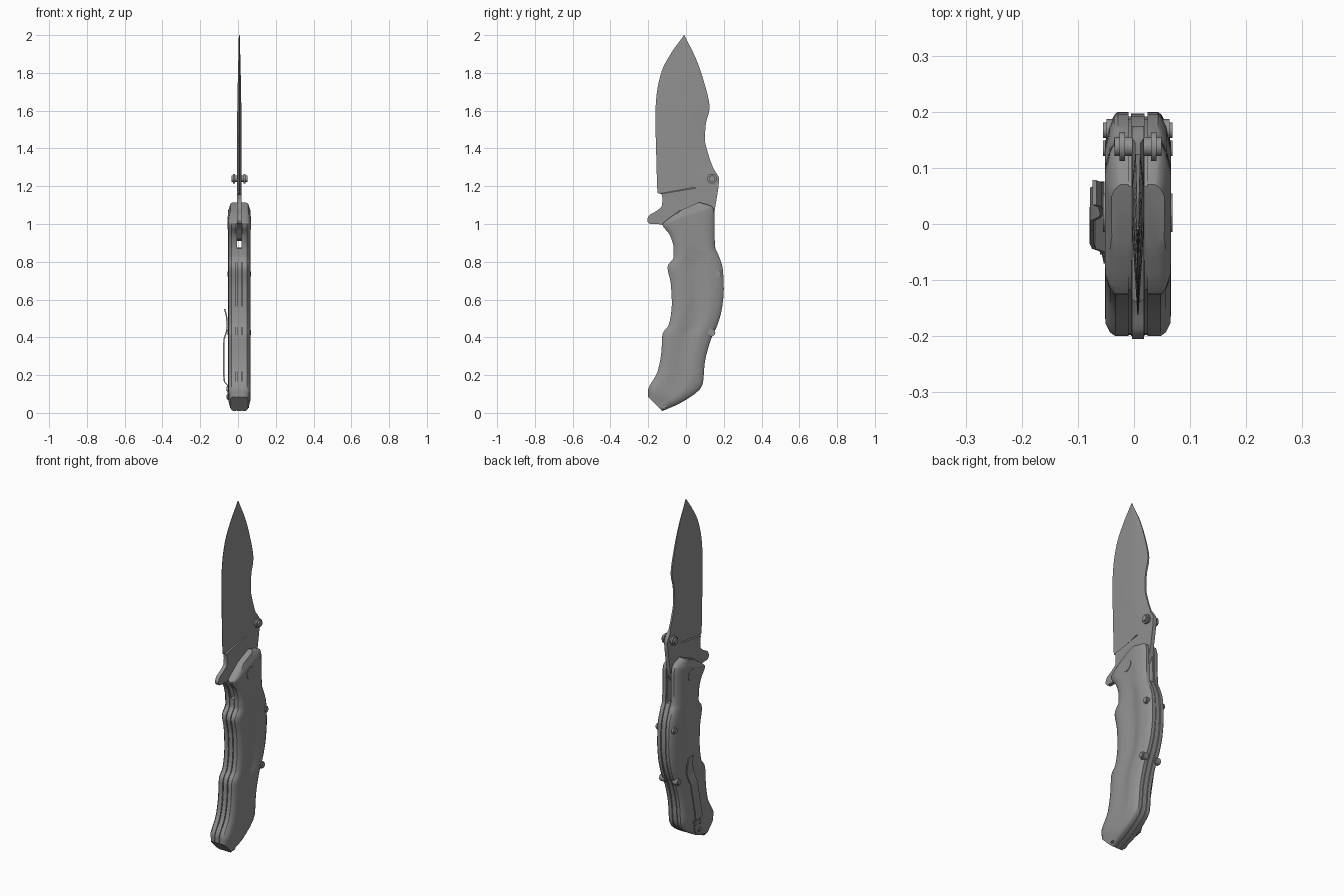
import bpy
import bmesh
import math
from mathutils import Matrix, Vector

cube = bpy.data.objects.get("Cube")
if cube:
    bpy.data.objects.remove(cube, do_unlink=True)

CENTRE = 0.007  # middle plane of the knife

steel = bpy.data.materials.new("steel_grey")
steel.use_nodes = True
GREY = (0.28, 0.28, 0.28, 1)
steel.diffuse_color = GREY
steel.node_tree.nodes["Principled BSDF"].inputs["Base Color"].default_value = GREY


def finish(name, bm, angle=30):
    """Turn a bmesh into a named, shaded object."""
    bmesh.ops.recalc_face_normals(bm, faces=bm.faces)
    mesh = bpy.data.meshes.new(name)
    bm.to_mesh(mesh)
    bm.free()
    mesh.materials.append(steel)
    obj = bpy.data.objects.new(name, mesh)
    bpy.context.collection.objects.link(obj)
    bpy.ops.object.select_all(action='DESELECT')
    obj.select_set(True)
    bpy.context.view_layer.objects.active = obj
    bpy.ops.object.shade_smooth_by_angle(angle=math.radians(angle))
    return obj


def smooth_rows(rows, steps=4):
    """Refine the rows with curves that never overshoot their points."""
    def slope(a, b, c):
        p, q = b - a, c - b
        return 2 * p * q / (p + q) if p * q > 0 else 0

    out = []
    last = len(rows) - 1
    for i in range(last):
        before, a, b, after = rows[max(i - 1, 0)], rows[i], rows[i + 1], rows[min(i + 2, last)]
        for k in range(steps):
            t = k / steps
            row = []
            for p, q, r, s in zip(before, a, b, after):
                m = slope(p, q, r) if i > 0 else r - q
                n = slope(q, r, s) if i + 1 < last else r - q
                h = t * t * (3 - 2 * t)
                row.append(q + (r - q) * h + m * t * (1 - t) ** 2 - n * t * t * (1 - t))
            out.append(row)
    out.append(rows[-1])
    return out


def loft(name, rows, section, angle=30):
    """Skin closed sections; each row is front y, z and back y, z."""
    bm = bmesh.new()
    rings = []
    for i, (fy, fz, by, bz) in enumerate(rows):
        rings.append([bm.verts.new((CENTRE + x, fy + (by - fy) * t, fz + (bz - fz) * t))
                      for t, x in section(i / (len(rows) - 1))])
    for a, b in zip(rings, rings[1:]):
        for j in range(len(a)):
            k = (j + 1) % len(a)
            bm.faces.new((a[j], a[k], b[k], b[j]))
    bm.faces.new(rings[0])
    bm.faces.new(rings[-1])
    return finish(name, bm, angle)


def stud(name, y, z, radius, inner, outer, side, bevel=0.006):
    """Round head lying along x, with a bevelled rim."""
    bm = bmesh.new()
    place = (Matrix.Translation((CENTRE + side * (inner + outer) / 2, y, z))
             @ Matrix.Rotation(math.pi / 2, 4, 'Y'))
    bmesh.ops.create_cone(bm, cap_ends=True, segments=24, radius1=radius,
                          radius2=radius, depth=outer - inner, matrix=place)
    rims = [e for e in bm.edges if abs(e.verts[0].co.x - e.verts[1].co.x) < 1e-5]
    bmesh.ops.bevel(bm, geom=rims, offset=bevel, segments=2, affect='EDGES')
    return finish(name, bm, 40)


# Blade with finger tab and tang
blade_rows = smooth_rows([
    (-.01, 2, -.008, 1.998), (-.075, 1.91, .055, 1.87), (-.128, 1.81, .09, 1.77),
    (-.155, 1.69, .125, 1.62), (-.162, 1.58, .105, 1.53), (-.16, 1.45, .1, 1.45),
    (-.157, 1.35, .118, 1.37), (-.155, 1.27, .145, 1.295), (-.15, 1.165, .175, 1.24),
    (-.13, 1.157, .172, 1.2), (-.125, 1.13, .168, 1.17), (-.128, 1.095, .16, 1.12),
    (-.155, 1.07, .155, 1.09), (-.195, 1.045, .15, 1.06), (-.205, 1.02, .14, 1.03),
    (-.19, 1, .13, 1.01), (-.155, 1, .11, .985), (-.11, .99, .08, .96),
    (-.04, .92, .05, .91)])


def blade_section(u):
    thick = 0.011 * min(1, 0.25 + u * 4)
    ground = u < 0.48
    edge = 0.001 if ground else thick
    spine = thick * (0.45 if u < 0.4 else 1)
    half = [(0, edge), (0.6, thick), (0.8, thick), (1, spine)]
    return half + [(t, -x) for t, x in reversed(half)]


loft("blade", blade_rows, blade_section, 20)

# Handle outline shared by the scales, liners and spacer
handle_points = [
    (-.035, 1.07, .07, 1.115), (-.125, 1, .14, 1.09), (-.12, .985, .15, 1.05),
    (-.085, .94, .15, .98), (-.065, .87, .155, .875), (-.065, .825, .17, .84),
    (-.098, .77, .195, .76), (-.08, .68, .2, .655), (-.075, .575, .19, .55),
    (-.09, .47, .16, .45), (-.125, .415, .14, .41), (-.13, .325, .1, .27),
    (-.15, .22, .088, .15), (-.2, .125, -.025, .055), (-.2, .085, -.125, .01)]
handle_rows = smooth_rows(handle_points)


def scale_section(side):
    def section(u):
        # Ends are thinner, and a shallow groove runs down the middle
        full = 0.042 * min(1, 0.72 + u * 4, 0.72 + (1 - u) * 4)
        groove = 0.28 * min(1, max(0, (u - 0.2) * 5), max(0, (0.92 - u) * 4))
        shape = [(0, 0), (0, 0.55), (0.04, 0.78), (0.13, 0.97), (0.25, 1),
                 (0.38, 1 - groove * 0.6), (0.5, 1 - groove), (0.6, 1 - groove * 0.7),
                 (0.7, 1), (0.8, 1), (0.92, 0.8), (0.98, 0.6), (1, 0.45), (1, 0)]
        return [(t, side * (0.017 + full * d)) for t, d in shape]
    return section


def slab(front, back, low, high):
    return lambda u: [(front, low), (back, low), (back, high), (front, high)]


loft("back_spacer", smooth_rows(handle_points[4:]), slab(0.0, 0.99, -0.012, 0.012))

for side, label in ((1, "left"), (-1, "right")):
    loft(label + "_scale", handle_rows, scale_section(side), 35)
    loft(label + "_liner", handle_rows, slab(0.03, 0.97, side * 0.0115, side * 0.018))
    # Pivot, body screws and thumb stud
    stud(label + "_pivot", .02, 1.005, .037, .03, .062, side, 0.003)
    for n, (y, z, reach) in enumerate([(.167, .735, .062), (.135, .425, .062), (-.117, .04, .05)]):
        stud(f"{label}_body_screw_{n}", y, z, .02, .02, reach, side)
    stud(label + "_thumb_stud_neck", .138, 1.24, .017, 0, .02, side, 0.001)
    stud(label + "_thumb_stud_head", .138, 1.24, .026, .014, .042, side, 0.009)

# Sprung pocket clip: x, y and z of the strip's centre line
clip_path = [(-.074, .056, .55), (-.064, .052, .51), (-.06, .046, .46), (-.064, .042, .43),
             (-.078, .035, .39), (-.079, -.005, .2), (-.075, -.014, .165),
             (-.058, -.02, .145), (-.054, -.04, .075)]
bm = bmesh.new()
strips = []
for i, (x, y, z) in enumerate(clip_path):
    half = 0.022 if i < 2 else 0.03
    strips.append([bm.verts.new(Vector((x + dx, y + dy, z)))
                   for dx, dy in ((0, -half), (0, half), (0.007, half), (0.007, -half))])
for a, b in zip(strips, strips[1:]):
    for j in range(4):
        k = (j + 1) % 4
        bm.faces.new((a[j], a[k], b[k], b[j]))
bm.faces.new(strips[0])
bm.faces.new(strips[-1])
finish("pocket_clip", bm)

for n, (y, z) in enumerate([(-.045, .125), (-.005, .13), (-.045, .085)]):
    stud(f"clip_screw_{n}", y, z, .013, .045, .068, -1, 0.004)
